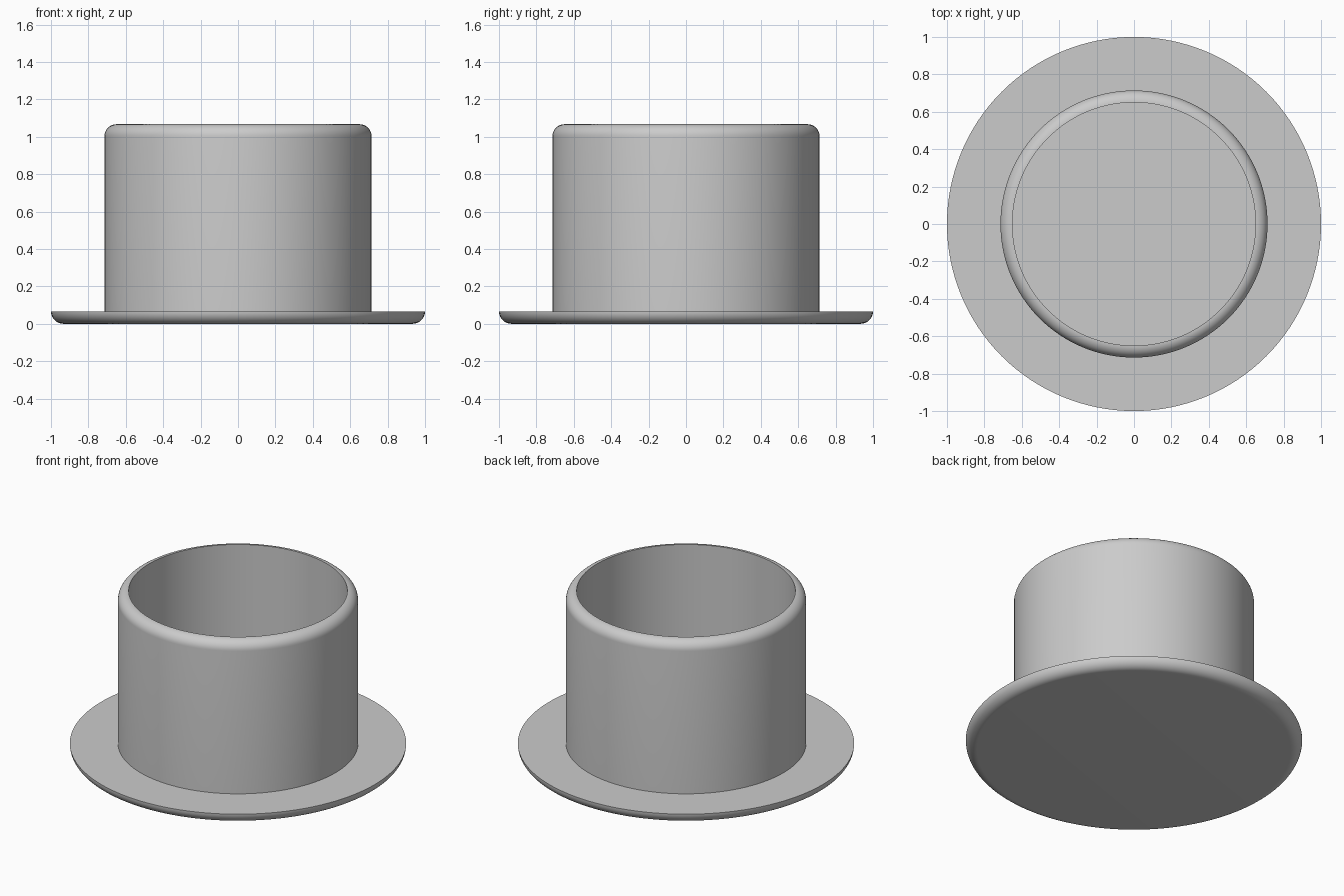
import bpy
import math

cube = bpy.data.objects.get("Cube")
if cube:
    bpy.data.objects.remove(cube, do_unlink=True)

SEGMENTS = 128
FLANGE_R, FLANGE_H = 1.0, 0.067
OUTER_R, INNER_R, TOP = 0.714, 0.65, 1.067

grey = bpy.data.materials.new("light grey")
grey.use_nodes = True
colour = (0.6, 0.6, 0.6, 1)
grey.diffuse_color = colour
grey.node_tree.nodes["Principled BSDF"].inputs["Base Color"].default_value = colour


def arc(cx, cz, radius, start, end, steps=10):
    """Profile points along a circular arc, angles in degrees."""
    angles = [math.radians(start + (end - start) * i / steps) for i in range(steps + 1)]
    return [(cx + radius * math.cos(a), cz + radius * math.sin(a)) for a in angles]


def lathe(name, profile):
    """Revolve a radius/height profile about z, capping both open ends."""
    n = len(profile)
    verts = [(r * math.cos(t), r * math.sin(t), z)
             for t in (math.tau * s / SEGMENTS for s in range(SEGMENTS))
             for r, z in profile]
    faces = []
    for s in range(SEGMENTS):
        a, b = s * n, (s + 1) % SEGMENTS * n
        faces += [(a + i, b + i, b + i + 1, a + i + 1) for i in range(n - 1)]
    faces.append([s * n for s in reversed(range(SEGMENTS))])
    faces.append([s * n + n - 1 for s in range(SEGMENTS)])
    mesh = bpy.data.meshes.new(name)
    mesh.from_pydata(verts, [], faces)
    mesh.materials.append(grey)
    obj = bpy.data.objects.new(name, mesh)
    bpy.context.collection.objects.link(obj)
    bpy.ops.object.select_all(action="DESELECT")
    obj.select_set(True)
    bpy.context.view_layer.objects.active = obj
    bpy.ops.object.shade_smooth_by_angle(angle=math.radians(30))
    return obj


# Rounded underside, flat flange, straight wall, rounded rim, then the hollow
rim = OUTER_R - INNER_R
profile = arc(FLANGE_R - FLANGE_H, FLANGE_H, FLANGE_H, -90, 0)
profile.append((OUTER_R, FLANGE_H))
profile += arc(INNER_R, TOP - rim, rim, 0, 90)
profile.append((INNER_R, FLANGE_H))
lathe("flanged_cap", profile)
